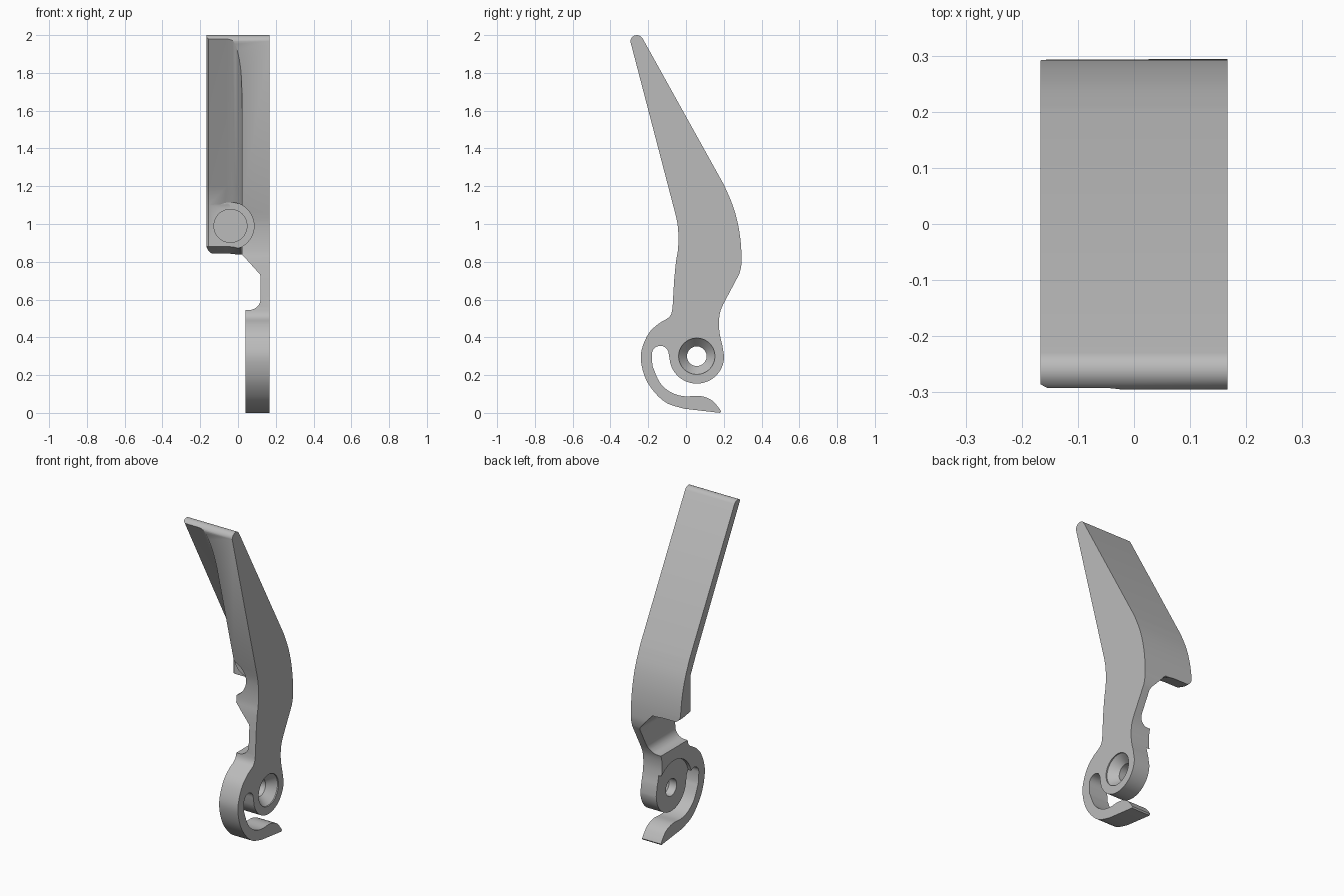
import bpy, bmesh
from math import cos, sin, pi, radians
from mathutils import Vector, Matrix

cube = bpy.data.objects.get("Cube")
if cube:
    bpy.data.objects.remove(cube)

metal = bpy.data.materials.new("plain_grey")
metal.use_nodes = True
grey = (0.5, 0.5, 0.5, 1)
metal.diffuse_color = grey
metal.node_tree.nodes["Principled BSDF"].inputs["Base Color"].default_value = grey

HALF = 0.167
HUB = (0.055, 0.30)


def arc(c, r, a, b, n=12):
    angles = [radians(a + (b - a) * i / n) for i in range(n + 1)]
    return [(c[0] + r * cos(t), c[1] + r * sin(t)) for t in angles]


def spline(pts, n=4):
    """Smooth curve through the points, ends included."""
    p = [Vector(q) for q in pts]
    p = [p[0]] + p + [p[-1]]
    out = []
    for a, b, c, d in zip(p, p[1:], p[2:], p[3:]):
        for i in range(n):
            t = i / n
            q = b * 2 + (c - a) * t + (a * 2 - b * 5 + c * 4 - d) * t**2 \
                + (b * 3 - a - c * 3 + d) * t**3
            out.append(tuple(q / 2))
    return out + [tuple(p[-1])]


def finish(bm, name):
    bmesh.ops.recalc_face_normals(bm, faces=bm.faces)
    mesh = bpy.data.meshes.new(name)
    bm.to_mesh(mesh)
    bm.free()
    mesh.materials.append(metal)
    ob = bpy.data.objects.new(name, mesh)
    bpy.context.collection.objects.link(ob)
    return ob


def loft(name, sections, axis="x"):
    """Skin closed outlines placed at positions along an axis."""
    bm = bmesh.new()
    rings = []
    for pos, pts in sections:
        place = (lambda u, v: (pos, u, v)) if axis == "x" else (lambda u, v: (u, pos, v))
        rings.append([bm.verts.new(place(*p)) for p in pts])
    for r, s in zip(rings, rings[1:]):
        for i in range(len(r)):
            bm.faces.new((r[i - 1], r[i], s[i], s[i - 1]))
    bm.faces.new(rings[0])
    bm.faces.new(rings[-1])
    return finish(bm, name)


def round_bar(name, axis, centre, stations):
    """Turned shape from (position, radius) stations."""
    return loft(name, [(x, arc(centre, r, 0, 360 - 7.5, 47)) for x, r in stations], axis)


def boolean(ob, other, op="DIFFERENCE"):
    mod = ob.modifiers.new(other.name, "BOOLEAN")
    mod.object, mod.operation, mod.solver = other, op, "EXACT"
    bpy.context.view_layer.objects.active = ob
    bpy.ops.object.modifier_apply(modifier=mod.name)
    bpy.data.objects.remove(other)


# Side outline of the lever: tip, back, hub, slot, hook, front
outline = arc((-0.262, 1.965), 0.035, 175, 30, 8)
outline += spline([(0.2, 1.205), (0.245, 1.1), (0.273, 1.0), (0.288, 0.9),
                   (0.292, 0.81), (0.289, 0.77), (0.28, 0.735)])
outline += spline([(0.195, 0.575), (0.178, 0.53), (0.172, 0.47), (0.178, 0.41), (0.19, 0.36)])
outline += arc(HUB, 0.145, 0, -165, 28)
outline += arc((-0.138, 0.31), 0.045, 0, 180)
outline += spline([(-0.18, 0.25), (-0.14, 0.16), (-0.08, 0.108), (-0.01, 0.088),
                   (0.07, 0.09), (0.13, 0.07), (0.165, 0.035), (0.184, 0.008)])
outline += [(0.178, 0)]
outline += spline([(-0.01, 0.022), (-0.1, 0.05), (-0.165, 0.105), (-0.215, 0.18),
                   (-0.24, 0.27), (-0.235, 0.34), (-0.2, 0.42), (-0.15, 0.47),
                   (-0.1, 0.5), (-0.08, 0.525), (-0.073, 0.56)])
outline += spline([(-0.065, 0.7), (-0.055, 0.8), (-0.045, 0.86),
                   (-0.042, 0.93), (-0.047, 1.0), (-0.06, 1.06)])
lever = loft("lever", [(-HALF, outline), (HALF, outline)])


# Hollow in front of the paddle, filleted at the rib, chamfered at the free edge
def hollow(shift):
    inner = [(-0.414, 2.2), (0.13, 1.2), (0.18, 1.1), (0.18, 0.88)]
    return [(-0.9, 2.2)] + [(y + shift, z) for y, z in inner] + \
           [(0.6, 0.74), (0.6, -0.2), (-0.9, -0.2)]


fillet, wall = 0.08, 0.02
sections = [(-0.19, hollow(0.035)), (-0.155, hollow(0))]
for i in range(9):
    t = i / 8 * pi / 2
    sections.append((wall - fillet + fillet * sin(t), hollow(-fillet * (1 - cos(t)))))
boolean(lever, loft("hollow_cutter", sections))

# Front contour under the paddle: rounded corner, slanted step, thin neck, hub side
contour = [(-0.3, 0.89)] + arc((-0.117, 0.89), 0.0505, 180, 270, 8)
contour += [(0.022, 0.838), (0.115, 0.735), (0.12, 0.72)]
contour += arc((0.06, 0.605), 0.06, 0, -90, 8) + [(0.04, 0.545), (0.04, -0.2), (-0.3, -0.2)]
boolean(lever, loft("contour_cutter", [(-0.6, contour), (0.6, contour)], "y"))

# Spring seat: clearance through the rib and a low post
seat = (-0.04, 0.99)
boolean(lever, round_bar("seat_cutter", "y", seat, [(-0.5, 0.125), (0.178, 0.125)]))
boolean(lever, round_bar("seat_post", "y", seat, [(0.15, 0.09), (0.2, 0.09)]), "UNION")

# Hub: recessed inner face, through hole and countersink
boolean(lever, round_bar("hub_recess", "x", HUB, [(-0.2, 0.17), (0.06, 0.17)]))
boolean(lever, round_bar("pivot_cutter", "x", HUB,
                         [(-0.2, 0.052), (0.11, 0.052), (0.16, 0.096), (0.2, 0.096)]))

# Centre in depth and shade
lever.data.transform(Matrix.Translation((0, 0.002, 0)))
bpy.ops.object.select_all(action="DESELECT")
lever.select_set(True)
bpy.context.view_layer.objects.active = lever
bpy.ops.object.shade_smooth_by_angle(angle=radians(30))
